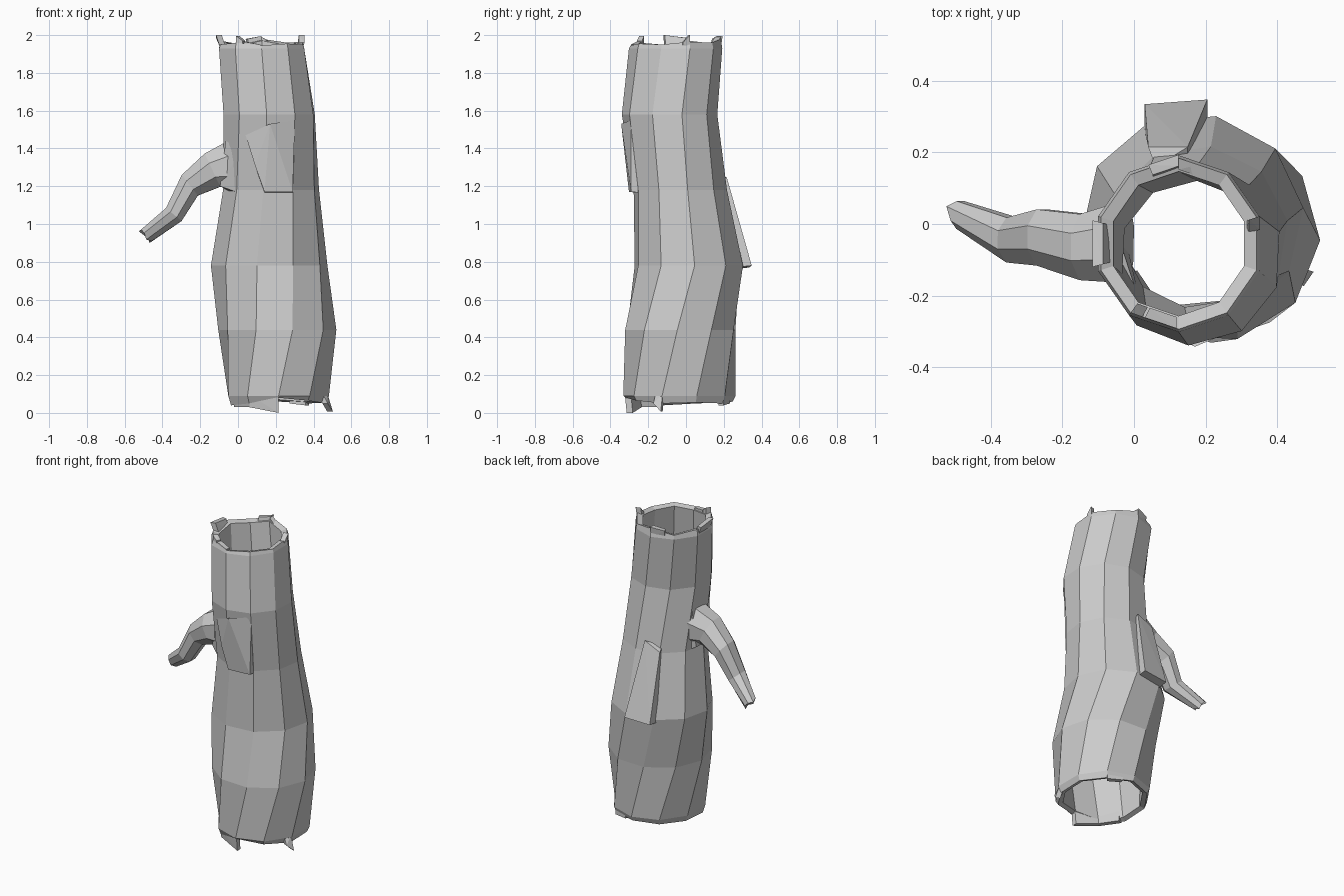
import bpy, bmesh
from math import sin, cos, radians
from mathutils import Vector

if "Cube" in bpy.data.objects:
    bpy.data.objects.remove(bpy.data.objects["Cube"])

N = 10
WALL = 0.045


def finish(name, bm):
    bmesh.ops.recalc_face_normals(bm, faces=bm.faces)
    me = bpy.data.meshes.new(name)
    bm.to_mesh(me)
    bm.free()
    ob = bpy.data.objects.new(name, me)
    bpy.context.collection.objects.link(ob)
    return ob


def hull(name, pts):
    bm = bmesh.new()
    for p in pts:
        bm.verts.new(p)
    res = bmesh.ops.convex_hull(bm, input=bm.verts[:])
    loose = [v for v in bm.verts if not v.link_faces]
    bmesh.ops.delete(bm, geom=loose, context='VERTS')
    return finish(name, bm)


def bridge(bm, rings, closed=False):
    n = len(rings[0])
    pairs = list(zip(rings, rings[1:]))
    if closed:
        pairs.append((rings[-1], rings[0]))
    for a, b in pairs:
        for i in range(n):
            j = (i + 1) % n
            bm.faces.new((a[i], a[j], b[j], b[i]))


# Trunk sections: z, centre x, centre y, radius x, radius y, twist
SECT = [
    (0.09, 0.215, -0.035, 0.280, 0.297, 0),
    (0.44, 0.208, -0.030, 0.313, 0.302, 15),
    (0.78, 0.165, 0.015, 0.310, 0.293, 24),
    (1.18, 0.175, -0.030, 0.257, 0.250, 27),
    (1.58, 0.165, -0.087, 0.250, 0.253, 33),
    (1.93, 0.125, -0.055, 0.237, 0.247, 36),
]
BOTTOM = [.08, .065, .05, .055, .05, .06, .055, .05, .04, .05]
TOP = [1.955, 1.95, 1.965, 1.96, 1.98, 1.955, 1.97, 1.95, 1.96, 1.945]


def pt(s, k, inset=0.0, z=None):
    z0, cx, cy, rx, ry, tw = s
    a = radians(270 + 36 * k + tw)
    return Vector((cx + (rx - inset) * cos(a), cy + (ry - inset) * sin(a),
                   z0 if z is None else z))


# Hollow trunk: outer skin, broken rims, inner skin
bm = bmesh.new()
loops = [[pt(SECT[0], k, 0.015, BOTTOM[k]) for k in range(N)]]
loops += [[pt(s, k) for k in range(N)] for s in SECT]
loops.append([pt(SECT[-1], k, 0.008, TOP[k]) for k in range(N)])
loops.append([pt(SECT[-1], k, WALL, TOP[k] - 0.01) for k in range(N)])
loops += [[pt(s, k, WALL) for k in range(N)] for s in reversed(SECT[1:-1])]
loops.append([pt(SECT[0], k, WALL, BOTTOM[k] + 0.01) for k in range(N)])
bridge(bm, [[bm.verts.new(p) for p in l] for l in loops], closed=True)
finish("hollow_trunk", bm)


# Splinters on the rims: u range along one side, tip heights, outward lean
def splinter(name, sect, k, u0, u1, zbase, z0, z1, lean=0.0):
    pts = []
    for u, z in ((u0, z0), (u1, z1)):
        for inset in (0.008, WALL - 0.005):
            base = pt(sect, k, inset).lerp(pt(sect, k + 1, inset), u)
            tip = pt(sect, k, inset - lean).lerp(pt(sect, k + 1, inset - lean), u)
            pts += [(base.x, base.y, zbase), (tip.x, tip.y, z)]
    hull(name, pts)


for i, (k, u0, u1, z0, z1, lean) in enumerate([
        (6, .1, .9, 1.985, 2.0, .025), (8, .0, .25, 1.995, 1.97, 0),
        (1, .75, 1, 1.96, 2.0, .01), (4, .0, .6, 1.995, 1.98, .01),
        (8, .3, .95, 1.965, 1.95, .0), (3, .6, 1, 1.96, 1.99, .0)]):
    splinter(f"top_splinter_{i}", SECT[-1], k, u0, u1, 1.93, z0, z1, lean)
for i, (k, u0, u1, z0, z1, lean) in enumerate([
        (9, 0, 1, .03, .0, -.01), (8, .15, 1, .03, .03, -.01),
        (1, .75, 1, .05, .008, .03), (4, .0, .6, .04, .05, .0)]):
    splinter(f"bottom_splinter_{i}", SECT[0], k, u0, u1, .10, z0, z1, lean)

# Lifted bark flaps
hull("front_bark_flap", [
    (.04, -.28, 1.47), (.17, -.343, 1.53), (.30, -.29, 1.55), (.09, -.30, 1.31),
    (.14, -.302, 1.17), (.29, -.29, 1.17), (.14, -.25, 1.165), (.29, -.23, 1.165)])
hull("back_bark_flap", [
    (.03, .335, .77), (.205, .348, .78), (.03, .26, .76), (.205, .26, .77),
    (.04, .215, 1.20), (.15, .215, 1.25), (.06, .16, 1.22), (.15, .17, 1.22)])
hull("side_bark_flap", [
    (-.095, -.13, 1.20), (-.095, .03, 1.20), (.02, -.215, 1.16), (-.04, -.12, 1.17),
    (-.04, .03, 1.17), (-.065, -.15, 1.44), (-.065, .03, 1.44), (.02, -.23, 1.40)])

# Drooping branch: centre, half width in y, half thickness, tilt of section
PATH = [
    ((-.02, -.05, 1.31), .125, .15, 8),
    ((-.135, -.065, 1.285), .10, .105, 25),
    ((-.255, -.038, 1.205), .085, .075, 38),
    ((-.34, -.045, 1.05), .068, .058, 50),
    ((-.485, .025, .94), .042, .045, 42),
]
bm = bmesh.new()
rings = []
for c, w, h, tilt in PATH:
    t = radians(tilt)
    up = Vector((-sin(t), 0, cos(t)))
    rings.append([bm.verts.new(Vector(c) + Vector((0, w * cos(radians(45 * i + 22)), 0))
                               + up * h * sin(radians(45 * i + 22))) for i in range(8)])
bridge(bm, rings)
for i in (1, 4, 6):
    rings[-1][i].co += Vector((-.012, .008, -.01))
bm.faces.new(rings[0])
bm.faces.new(rings[-1])
finish("branch", bm)
